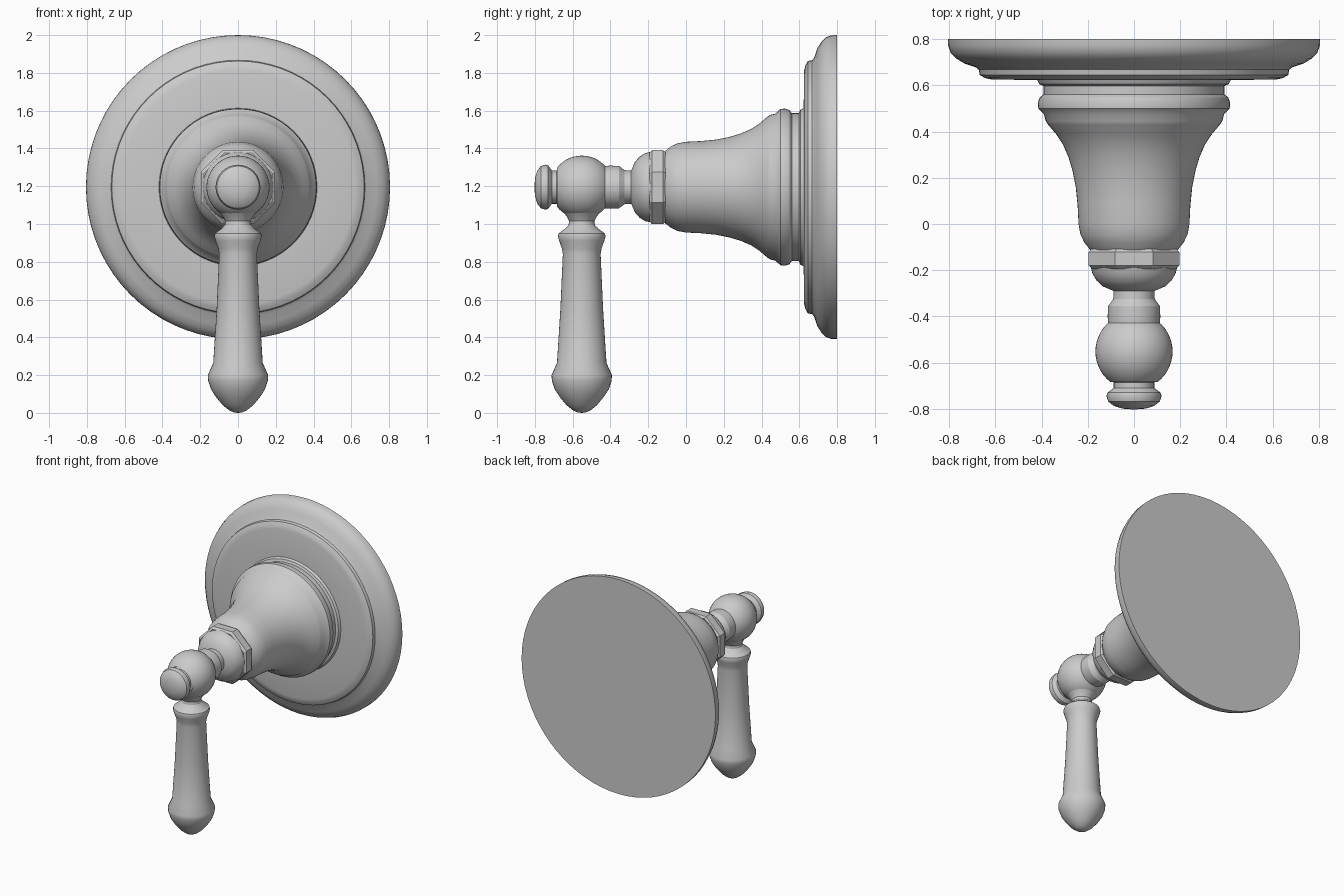
import bpy, bmesh
from math import pi, cos, sin, radians
from mathutils import Matrix

AXIS_Z = 1.195     # height of the horizontal axis
LEVER_Y = -0.552   # depth of the vertical lever axis


def lathe(name, profile, matrix, sides=64, phase=0.0, angle=32):
    """Revolve (radius, height) points about local z; radius 0 makes a pole."""
    bm = bmesh.new()
    rings = []
    for r, h in profile:
        if r == 0:
            rings.append([bm.verts.new((0, 0, h))] * sides)
        else:
            rings.append([bm.verts.new((r * cos(phase + 2 * pi * i / sides),
                                        r * sin(phase + 2 * pi * i / sides), h))
                          for i in range(sides)])
    for a, b in zip(rings, rings[1:]):
        for i in range(sides):
            j = (i + 1) % sides
            quad = list(dict.fromkeys((a[i], a[j], b[j], b[i])))
            bm.faces.new(quad)
    bm.transform(matrix)
    bmesh.ops.recalc_face_normals(bm, faces=bm.faces)
    mesh = bpy.data.meshes.new(name)
    bm.to_mesh(mesh)
    bm.free()
    obj = bpy.data.objects.new(name, mesh)
    bpy.context.collection.objects.link(obj)
    bpy.ops.object.select_all(action='DESELECT')
    obj.select_set(True)
    bpy.context.view_layer.objects.active = obj
    bpy.ops.object.shade_smooth_by_angle(angle=radians(angle))
    return obj


# Local z becomes world y for the horizontal parts
horizontal = Matrix.Translation((0, 0, AXIS_Z)) @ Matrix.Rotation(-pi / 2, 4, 'X')
vertical = Matrix.Translation((0, LEVER_Y, 0))

# Wall plate with rounded rim and raised step, closed at the back
lathe("wall_plate", [
    (0, 0.80), (0.805, 0.80), (0.804, 0.77), (0.793, 0.74), (0.77, 0.717),
    (0.735, 0.695), (0.685, 0.678), (0.672, 0.668), (0.668, 0.645),
    (0.645, 0.632), (0.62, 0.626), (0.38, 0.622)], horizontal, sides=72)

# Flared bell body with bead moulding
lathe("bell_body", [
    (0.42, 0.626), (0.41, 0.605), (0.392, 0.598), (0.392, 0.56), (0.408, 0.548),
    (0.416, 0.525), (0.414, 0.50), (0.39, 0.475), (0.382, 0.445), (0.372, 0.43),
    (0.338, 0.39), (0.308, 0.345), (0.284, 0.29), (0.266, 0.23), (0.252, 0.16),
    (0.244, 0.08), (0.240, 0.0), (0.232, -0.045), (0.215, -0.08),
    (0.19, -0.112), (0.15, -0.115)], horizontal)

# Octagonal nut
apothem = 1 / cos(pi / 8)
lathe("octagon_nut", [
    (0.15, -0.108), (0.185 * apothem, -0.108), (0.196 * apothem, -0.122),
    (0.196 * apothem, -0.180), (0.18 * apothem, -0.194), (0.15, -0.194)],
    horizontal, sides=8, phase=pi / 8, angle=20)

# Rounded collar in front of the nut, then stepped stem
lathe("collar_and_stem", [
    (0.186, -0.19), (0.18, -0.215), (0.162, -0.245), (0.135, -0.27),
    (0.10, -0.285), (0.088, -0.29), (0.09, -0.325), (0.112, -0.355),
    (0.114, -0.40), (0.112, -0.43)], horizontal, sides=48)

# Ball joint
ball = [(0.167 * sin(a), LEVER_Y - 0.167 * cos(a))
        for a in (radians(38 + 104 * k / 14) for k in range(15))]
lathe("ball_joint", ball, horizontal, sides=48)

# Front finial button
lathe("finial", [
    (0.10, -0.675), (0.088, -0.685), (0.088, -0.71), (0.115, -0.73),
    (0.119, -0.745), (0.112, -0.768), (0.088, -0.787), (0.05, -0.799),
    (0, -0.803)], horizontal, sides=32)

# Hanging lever handle
lathe("lever_handle", [
    (0.10, 1.065), (0.08, 1.04), (0.067, 1.015), (0.07, 0.995), (0.088, 0.975),
    (0.122, 0.95), (0.126, 0.935), (0.119, 0.91), (0.105, 0.87), (0.100, 0.84),
    (0.113, 0.55), (0.131, 0.265), (0.160, 0.20), (0.158, 0.17), (0.143, 0.125),
    (0.115, 0.082), (0.08, 0.04), (0.045, 0.012), (0.02, 0.002), (0, 0)],
    vertical, sides=40)
